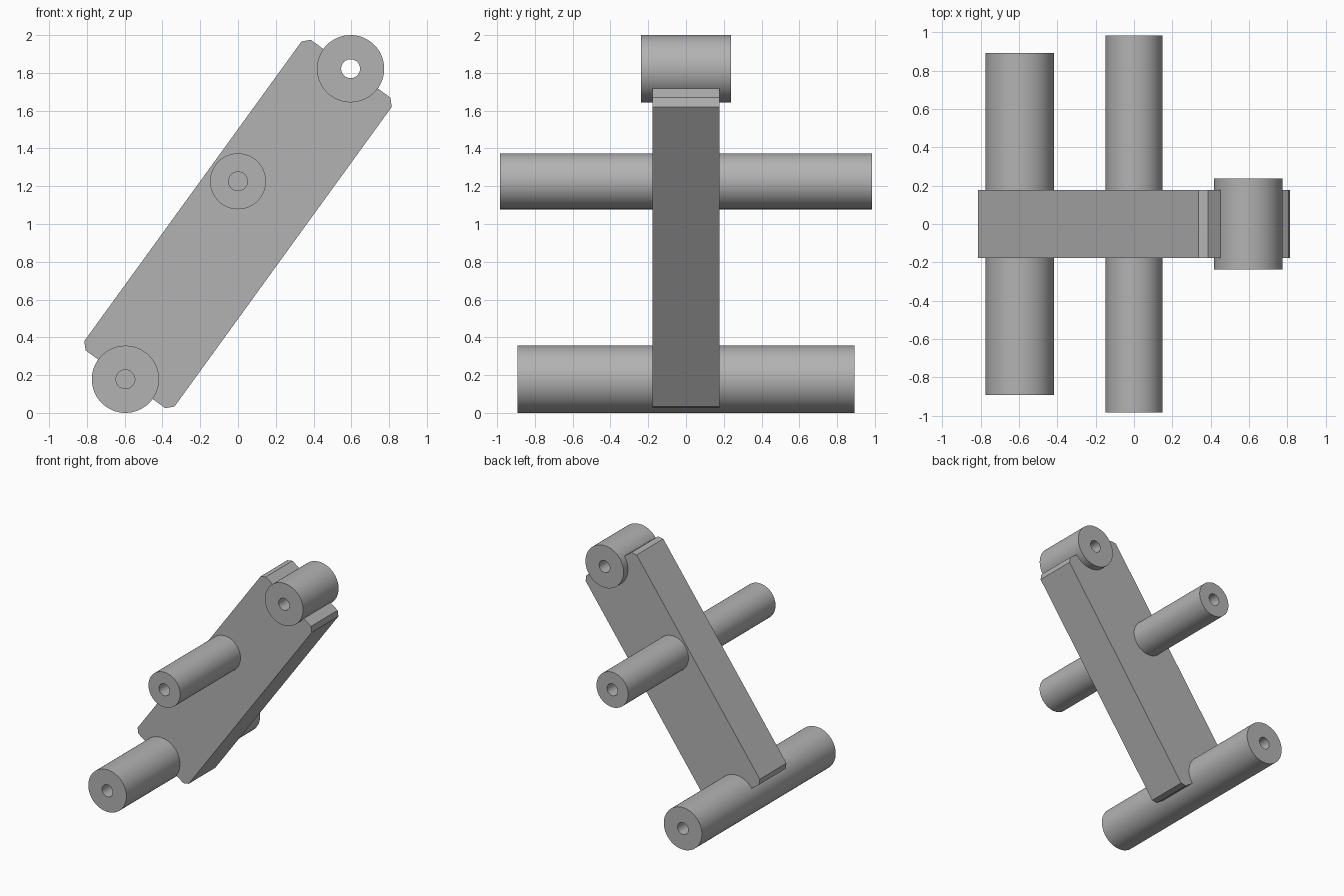
import bpy
import bmesh
import math
from mathutils import Vector

cube = bpy.data.objects.get("Cube")
if cube:
    bpy.data.objects.remove(cube)

grey = bpy.data.materials.new("plain grey")
grey.use_nodes = True
grey.diffuse_color = (0.45, 0.45, 0.45, 1)
grey.node_tree.nodes["Principled BSDF"].inputs["Base Color"].default_value = grey.diffuse_color

HOLE = 0.05
HALF = 0.178          # half thickness of the beam
LOW, HIGH = Vector((-0.596, 0, 0.178)), Vector((0.596, 0, 1.822))


def finish(name, bm):
    bmesh.ops.recalc_face_normals(bm, faces=bm.faces)
    mesh = bpy.data.meshes.new(name)
    bm.to_mesh(mesh)
    bm.free()
    mesh.materials.append(grey)
    obj = bpy.data.objects.new(name, mesh)
    bpy.context.collection.objects.link(obj)
    bpy.ops.object.select_all(action="DESELECT")
    bpy.context.view_layer.objects.active = obj
    obj.select_set(True)
    bpy.ops.object.shade_smooth_by_angle(angle=math.radians(30))
    return obj


def lathe(name, centre, profile):
    """Spin a (radius, y) profile about a y axis through the centre."""
    bm = bmesh.new()
    verts = [bm.verts.new((r, y, 0)) for r, y in profile]
    edges = [bm.edges.new(pair) for pair in zip(verts, verts[1:])]
    bmesh.ops.spin(bm, geom=verts + edges, cent=(0, 0, 0), axis=(0, 1, 0),
                   angle=math.tau, steps=64)
    bmesh.ops.remove_doubles(bm, verts=bm.verts, dist=0.0001)
    bmesh.ops.translate(bm, verts=bm.verts, vec=centre)
    return finish(name, bm)


def blind_shaft(name, centre, radius, half):
    """Round shaft with a bore in each end that stops at the beam face."""
    lathe(name, centre, [(0, -HALF), (HOLE, -HALF), (HOLE, -half), (radius, -half),
                         (radius, half), (HOLE, half), (HOLE, HALF), (0, HALF)])


# Slanted beam: chamfered corners, round notch at the top to clear the hub bore
along = (HIGH - LOW).normalized()
across = Vector((along.z, 0, -along.x))
half_width, chamfer = 0.295, 0.035
inset = half_width - chamfer


def end_point(side, back, centre, direction):
    return centre + across * side - direction * back


outline = [end_point(-half_width, chamfer, HIGH, along),
           end_point(-inset, 0, HIGH, along)]
for i in range(17):
    a = math.pi * i / 16
    outline.append(end_point(-0.1 * math.cos(a), 0.1 * math.sin(a), HIGH, along))
outline += [end_point(inset, 0, HIGH, along),
            end_point(half_width, chamfer, HIGH, along),
            end_point(half_width, chamfer, LOW, -along),
            end_point(inset, 0, LOW, -along),
            end_point(-inset, 0, LOW, -along),
            end_point(-half_width, chamfer, LOW, -along)]
bm = bmesh.new()
face = bm.faces.new([bm.verts.new(p - Vector((0, HALF, 0))) for p in outline])
extruded = bmesh.ops.extrude_face_region(bm, geom=[face], use_keep_orig=True)
moved = [g for g in extruded["geom"] if isinstance(g, bmesh.types.BMVert)]
bmesh.ops.translate(bm, verts=moved, vec=(0, 2 * HALF, 0))
finish("beam", bm)

# Cross shafts and the bored hub at the upper end
blind_shaft("lower_shaft", LOW, 0.178, 0.893)
blind_shaft("middle_shaft", Vector((0, 0, 1.226)), 0.148, 0.984)
hub = 0.237
lathe("upper_hub", HIGH, [(HOLE, -hub), (0.178, -hub), (0.178, hub),
                          (HOLE, hub), (HOLE, -hub)])
